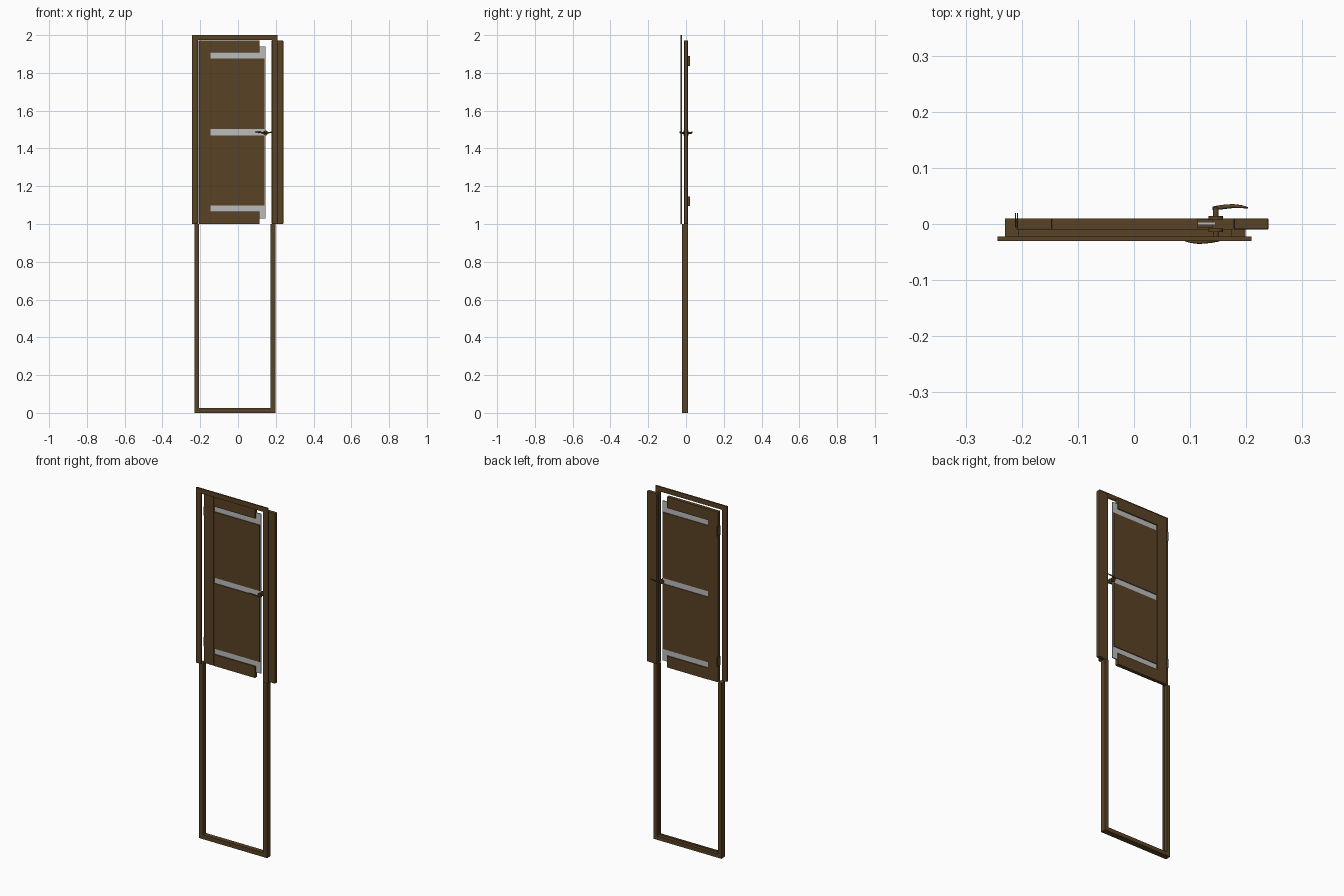
import bpy
import bmesh
from math import pi
from mathutils import Matrix

cube = bpy.data.objects.get("Cube")
if cube:
    bpy.data.objects.remove(cube, do_unlink=True)


def material(name, rgb):
    mat = bpy.data.materials.new(name)
    mat.use_nodes = True
    mat.diffuse_color = (*rgb, 1)
    mat.node_tree.nodes["Principled BSDF"].inputs["Base Color"].default_value = (*rgb, 1)
    return mat


WOOD = material("dark brown", (0.10, 0.055, 0.018))
GLASS = material("pale grey", (0.50, 0.50, 0.50))


def finish(name, bm, mat):
    bmesh.ops.recalc_face_normals(bm, faces=bm.faces)
    mesh = bpy.data.meshes.new(name)
    bm.to_mesh(mesh)
    bm.free()
    mesh.materials.append(mat)
    obj = bpy.data.objects.new(name, mesh)
    bpy.context.collection.objects.link(obj)
    return obj


def box(name, x, y, z, mat=WOOD, bevel=0):
    bm = bmesh.new()
    bmesh.ops.create_cube(bm, size=1)
    for v in bm.verts:
        v.co = [a + (b - a) * (c + 0.5) for (a, b), c in zip((x, y, z), v.co)]
    obj = finish(name, bm, mat)
    if bevel:
        mod = obj.modifiers.new("Rounded edges", "BEVEL")
        mod.width, mod.segments = bevel, 2
    return obj


def smooth(obj):
    bpy.ops.object.select_all(action="DESELECT")
    obj.select_set(True)
    bpy.context.view_layer.objects.active = obj
    bpy.ops.object.shade_smooth_by_angle()


def disc(name, x, z, y0, y1, radius):
    bm = bmesh.new()
    place = Matrix.Translation((x, (y0 + y1) / 2, z)) @ Matrix.Rotation(pi / 2, 4, "X")
    bmesh.ops.create_cone(bm, cap_ends=True, segments=24, radius1=radius,
                          radius2=radius, depth=abs(y1 - y0), matrix=place)
    smooth(finish(name, bm, WOOD))


# Lower frame: posts and rail, each a front stop with a thinner rebated back
STOP, REBATE = (-0.022, -0.009), (-0.009, 0.01)
for label, y, inset in (("stop", STOP, 0.0), ("rebate", REBATE, 0.003)):
    box("left_frame_post_" + label, (0.173 + inset, 0.199), y, (0, 1))
    box("right_frame_post_" + label, (-0.23, -0.206 - inset), y, (0, 1))
    box("frame_rail_" + label, (-0.206 - inset, 0.173 + inset), y, (0, 0.025 - inset))

# Flat casing trim around the upper opening
CASING = (-0.03, -0.022)
box("right_casing", (-0.243, -0.213), CASING, (1, 1.973))
box("left_casing", (0.179, 0.209), CASING, (1, 1.973))
box("top_casing", (-0.243, 0.209), CASING, (1.973, 2))

# Door leaf: stiles and rails
LEAF = (-0.01, 0.01)
box("hinge_stile", (-0.208, -0.146), LEAF, (1, 1.972), bevel=0.002)
box("lock_stile", (0.178, 0.24), LEAF, (1, 1.972), bevel=0.003)
for name, z in (("top_rail", (1.909, 1.972)), ("bottom_rail", (1, 1.065))):
    box(name, (-0.146, 0.114), LEAF, z)

# Glass sheet seen between the two wooden panels
box("glass_sheet", (-0.15, 0.145), (-0.002, 0.004), (1.03, 1.94), GLASS)
for name, z in (("upper_panel", (1.502, 1.877)), ("lower_panel", (1.097, 1.469))):
    box(name, (-0.147, 0.14), (-0.007, 0.008), z)

# Hinges: a pair of thin leaves at each height
for label, z in (("upper", 1.863), ("lower", 1.12)):
    for side, x in (("frame", -0.2115), ("door", -0.2075)):
        box(f"{label}_hinge_{side}_leaf", (x - 0.0008, x + 0.0008),
            (-0.006, 0.02), (z - 0.026, z + 0.026))

# Handles: rosette, neck and tapered curved lever on both faces
HX, HZ = 0.146, 1.482
for label, side, along in (("front", -1, -1), ("back", 1, 1)):
    disc(label + "_rosette", HX, HZ, side * 0.008, side * 0.014, 0.013)
    disc(label + "_handle_neck", HX, HZ, side * 0.012, side * 0.030, 0.005)
    curve = bpy.data.curves.new(label + "_lever", "CURVE")
    curve.dimensions = "3D"
    curve.bevel_depth = 0.004
    curve.use_fill_caps = True
    spline = curve.splines.new("POLY")
    path = ((-0.006, 0.028, 0.8), (0.01, 0.030, 1), (0.03, 0.032, 0.9),
            (0.045, 0.031, 0.7), (0.057, 0.029, 0.3))
    spline.points.add(len(path) - 1)
    for point, (dx, y, radius) in zip(spline.points, path):
        point.co = (HX + along * dx, side * y, HZ + 0.006 * dx / 0.057, 1)
        point.radius = radius
    curve.materials.append(WOOD)
    lever = bpy.data.objects.new(label + "_lever", curve)
    bpy.context.collection.objects.link(lever)
